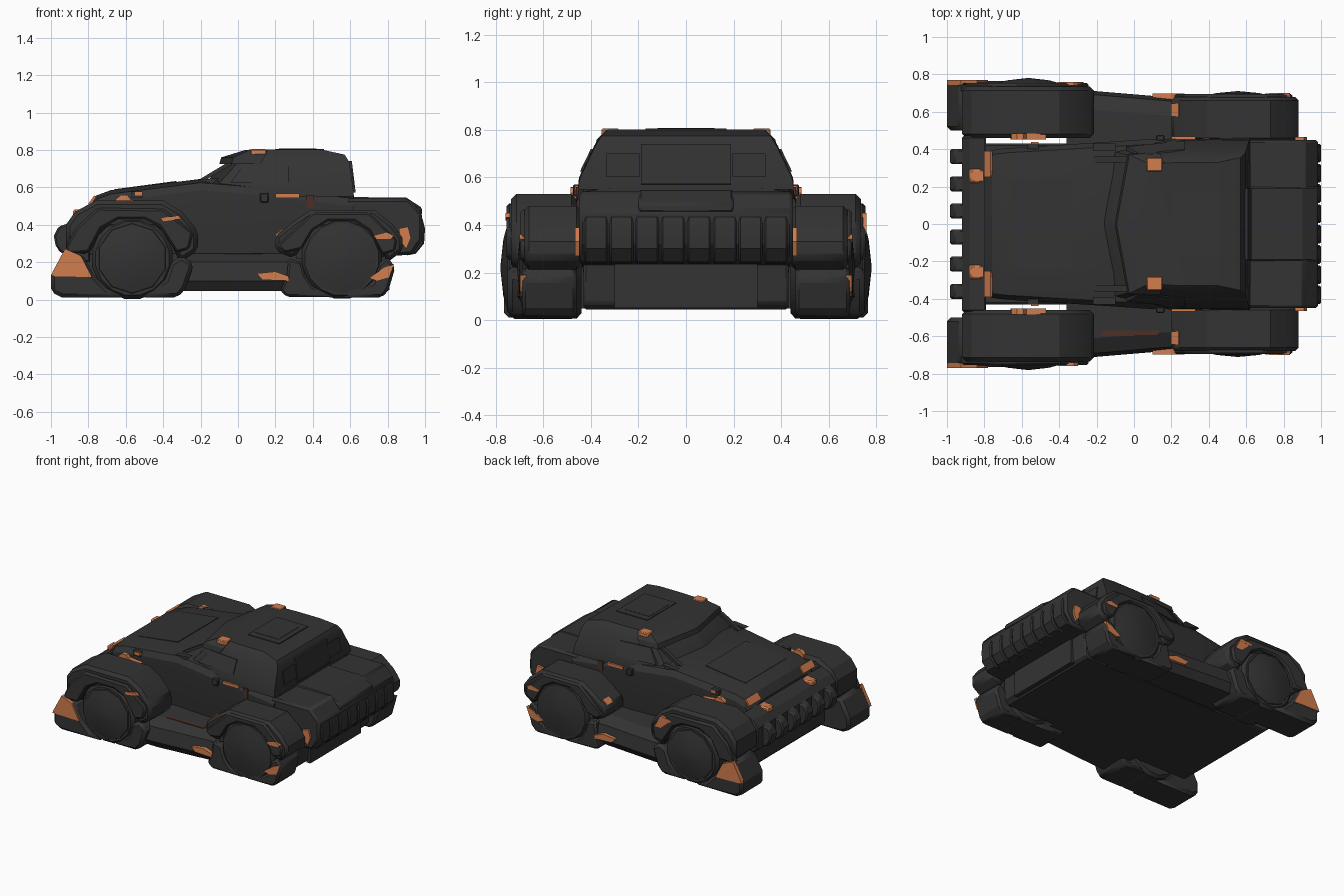
import bpy, bmesh, math
from mathutils import Matrix

if "Cube" in bpy.data.objects:
    bpy.data.objects.remove(bpy.data.objects["Cube"])

def material(name, rgb):
    m = bpy.data.materials.new(name)
    m.diffuse_color = (*rgb, 1)
    m.use_nodes = True
    m.node_tree.nodes["Principled BSDF"].inputs["Base Color"].default_value = m.diffuse_color
    return m

DARK = material("charcoal", (0.033, 0.033, 0.034))
ORANGE = material("orange", (0.64, 0.205, 0.075))
BROWN = material("dark_brown", (0.075, 0.03, 0.02))

def finish(name, bm, mat, mirror=False, bevel=0.0):
    bmesh.ops.recalc_face_normals(bm, faces=bm.faces)
    me = bpy.data.meshes.new(name)
    for f in bm.faces:
        f.smooth = True
    bm.to_mesh(me)
    bm.free()
    me.set_sharp_from_angle(angle=math.radians(25))
    me.materials.append(mat)
    ob = bpy.data.objects.new(name, me)
    bpy.context.collection.objects.link(ob)
    if bevel:
        b = ob.modifiers.new("bevel", 'BEVEL')
        b.width, b.segments, b.limit_method = bevel, 1, 'ANGLE'
        b.angle_limit = math.radians(40)
    if mirror:
        m = ob.modifiers.new("mirror", 'MIRROR')
        m.use_axis = (False, True, False)
        m.use_mirror_merge = False
    return ob

def loft(name, rings, mat=DARK, mirror=False, bevel=0.0):
    """Skin equal-length rings of points and cap both ends."""
    bm = bmesh.new()
    vs = [[bm.verts.new(p) for p in r] for r in rings]
    n = len(vs[0])
    for a, b in zip(vs, vs[1:]):
        for i in range(n):
            bm.faces.new((a[i], a[(i + 1) % n], b[(i + 1) % n], b[i]))
    bm.faces.new(vs[0])
    bm.faces.new(vs[-1])
    return finish(name, bm, mat, mirror, bevel)

def prism(name, profile, y0, y1, mat=DARK, mirror=True, bevel=0.0):
    """Side profile (x, z) pushed from y0 to y1."""
    return loft(name, [[(x, y, z) for x, z in profile] for y in (y0, y1)], mat, mirror, bevel)

def box(name, c, s, mat=DARK, mirror=True, tilt=(0, 0, 0), bevel=0.0):
    bm = bmesh.new()
    rot = Matrix.Identity(4)
    for a, ax in zip(tilt, "XYZ"):
        rot = Matrix.Rotation(math.radians(a), 4, ax) @ rot
    bmesh.ops.create_cube(bm, size=1, matrix=Matrix.Translation(c) @ rot @ Matrix.Diagonal((*s, 1)))
    return finish(name, bm, mat, mirror, bevel)

def disc_rings(cx, cz, steps, n):
    return [[(cx + r * math.cos((i + .5) * math.tau / n), y, cz + r * math.sin((i + .5) * math.tau / n))
             for i in range(n)] for y, r in steps]

def outline(half, z):
    return [(x, y, z) for x, y in half] + [(x, -y, z) for x, y in reversed(half)]

# --- hull: hood and door sides, as sections along x
sections = []
for x, w, top in ((-.80, .37, .50), (-.76, .395, .555), (-.68, .405, .585), (-.2, .435, .645),
                  (.1, .455, .62), (.62, .46, .56)):
    half = [(w * .94, .2), (w, .42), (w, top - .06), (w * .94, top - .02), (w * .6, top)]
    sections.append([(x, y, z) for y, z in half] + [(x, -y, z) for y, z in reversed(half)])
loft("hood_and_hull", sections)

# --- chassis floor
prism("chassis", [(-.86, .1), (-.8, .045), (.76, .045), (.79, .07), (.8, .25), (-.86, .25)], -.43, .43, mirror=False, bevel=.01)
box("rear_lower_panel", (.795, 0, .145), (.03, .6, .19), mirror=False)

# --- cabin, as outlines stacked in z
loft("cabin", [
    outline([(-.22, .02), (-.15, .37), (.2, .455), (.62, .455)], .55),
    outline([(-.20, .02), (-.12, .39), (.2, .45), (.615, .445)], .60),
    outline([(-.06, .02), (.0, .36), (.25, .385), (.595, .38)], .735),
    outline([(.01, .02), (.05, .35), (.25, .355), (.57, .355)], .775),
    outline([(.06, .02), (.09, .32), (.25, .33), (.45, .33)], .801)])
loft("roof_visor", [
    outline([(-.10, .02), (-.035, .375), (.12, .385)], .725),
    outline([(-.09, .02), (-.025, .37), (.14, .375)], .76),
    outline([(.04, .02), (.06, .33), (.16, .335)], .8)])
box("roof_hatch", (.33, 0, .8), (.26, .34, .012), mirror=False)
box("roof_hatch_panel", (.32, 0, .805), (.2, .24, .006), mirror=False)
box("roof_lamp", (.11, .318, .788), (.085, .075, .035), ORANGE, bevel=.006)
box("rear_center_panel", (.604, 0, .655), (.03, .38, .17), mirror=False, tilt=(0, -7, 0))
box("rear_window", (.607, .265, .65), (.016, .14, .1), tilt=(0, -9, 0))
# side window plate leaning in with the cabin wall
loft("side_window", [[(x, y + d, z) for x, y, z in ((-.04, .408, .625), (.27, .44, .625), (.27, .394, .72), (.03, .37, .72))]
                     for d in (-.02, .006)], mirror=True)
prism("windshield_pillar", [(-.21, .64), (-.17, .64), (-.02, .73), (-.06, .73)], .33, .36)
prism("mirror_fin", [(-.22, .64), (-.1, .65), (-.14, .62)], .39, .43)

# --- hood details
loft("hood_panel", [[(x, y, z + d) for x, y, z in ((-.66, -.24, .586), (-.66, .24, .586), (-.33, .24, .63), (-.33, -.24, .63))] for d in (-.01, .004)])
box("hood_side_vent", (-.54, .415, .56), (.06, .03, .035))
box("hood_side_light", (-.53, .425, .566), (.04, .025, .02), ORANGE)
box("hood_lip_light", (-.779, .32, .53), (.014, .14, .055), ORANGE, tilt=(0, 36, 0))
prism("fender_inner_light", [(-.66, .5), (-.655, .535), (-.625, .56), (-.59, .558), (-.575, .535), (-.47, .525), (-.47, .5)], .452, .485, ORANGE)

# --- grille
prism("grille_block", [(-.92, .24), (-.92, .4), (-.88, .45), (-.79, .49), (-.79, .2), (-.86, .2)], -.47, .47, mirror=False, bevel=.01)
for i, y in enumerate((.07, .215, .36)):
    prism(f"grille_tooth_{i}", [(-.9, .24), (-.95, .25), (-.975, .29), (-.985, .34), (-.96, .39), (-.9, .41)], y - .04, y + .04, bevel=.01)
box("headlight", (-.84, .257, .46), (.085, .075, .045), ORANGE, bevel=.01)

# --- rear deck with ribbed tail
prism("rear_deck", [(.58, .22), (.58, .54), (.91, .54), (.985, .46), (.985, .32), (.93, .24)], -.45, .45, mirror=False, bevel=.015)
prism("deck_center", [(.6, .52), (.6, .548), (.9, .545), (.985, .49), (.985, .45), (.9, .45)], -.2, .2, mirror=False, bevel=.01)
for i in range(4):
    y = .055 + i * .108
    prism(f"tail_rib_{i}", [(.9, .235), (.95, .245), (.995, .3), (1.0, .38), (.985, .44), (.9, .44)], y - .05, y + .05, bevel=.008)
prism("tail_light", [(.86, .38), (.91, .39), (.925, .33), (.9, .27), (.87, .31)], .44, .466, ORANGE)

# --- side sill, between the wheels
loft("side_sill", [[(x, y, z) for y, z in ((.4, .05), (w - .04, .045), (w, .1), (w - .02, .2), (w - .1, .245), (.4, .25))]
                   for x, w in ((-.36, .71), (-.2, .71), (.22, .675), (.36, .675))], mirror=True)
prism("sill_light", [(.1, .14), (.2, .15), (.27, .125), (.27, .1), (.13, .105)], .64, .697, ORANGE)
box("sill_top_stain", (-.02, -.585, .246), (.3, .03, .006), BROWN, mirror=False)

# --- door trim
box("door_handle", (.14, .46, .545), (.045, .03, .05), bevel=.005)
box("side_strip", (.265, .452, .555), (.13, .03, .022), ORANGE)
box("side_stain", (.385, .458, .525), (.035, .01, .07), BROWN)

# --- front wheels, fenders and skirts
FX, RX, WZ = -.565, .555, .22
loft("front_tire", disc_rings(FX, WZ, ((.46, .2), (.48, .22), (.72, .22), (.745, .2)), 16), mirror=True)
loft("front_hub", disc_rings(FX, WZ, ((.73, .195), (.75, .185), (.768, .12), (.78, .01)), 10), mirror=True)
prism("front_fender", [(-.92, .26), (-.92, .4), (-.87, .47), (-.76, .53), (-.4, .53), (-.3, .47), (-.215, .37), (-.215, .26),
                       (-.31, .2), (-.4, .38), (-.72, .38), (-.8, .24)], .46, .735, bevel=.022)
prism("front_fender_flare", [(-.93, .25), (-.87, .38), (-.75, .49), (-.4, .485), (-.24, .36), (-.26, .27), (-.33, .25),
                             (-.42, .39), (-.5, .43), (-.64, .43), (-.73, .38), (-.8, .25)], .70, .755, bevel=.012)
prism("front_wheel_nose_skirt", [(-.6, .012), (-.94, .01), (-1, .04), (-1, .13), (-.93, .26), (-.83, .24), (-.77, .13), (-.7, .06)], .5, .765, bevel=.02)
prism("front_wheel_tail_skirt", [(-.52, .012), (-.32, .012), (-.28, .06), (-.235, .19), (-.3, .235), (-.36, .2), (-.39, .11)], .47, .75, bevel=.02)
prism("nose_skirt_light", [(-1, .125), (-.99, .15), (-.925, .272), (-.84, .235), (-.78, .12)], .742, .769, ORANGE)
prism("front_fender_light", [(-.41, .435), (-.32, .45), (-.3, .432), (-.4, .418)], .74, .759, ORANGE)
# the far side carries a larger patch
prism("far_fender_patch", [(-.4, .43), (-.31, .44), (-.27, .36), (-.32, .36)], .745, .758, ORANGE, mirror=False)

# --- rear wheels, fenders and skirts
loft("rear_tire", disc_rings(RX, WZ, ((.44, .195), (.46, .218), (.66, .218), (.685, .2)), 16), mirror=True)
loft("rear_hub", disc_rings(RX, WZ, ((.67, .2), (.685, .19), (.7, .12), (.71, .01)), 10), mirror=True)
prism("rear_fender", [(.2, .26), (.2, .34), (.3, .42), (.39, .48), (.73, .48), (.83, .4), (.88, .33), (.88, .26), (.8, .2),
                      (.71, .38), (.4, .38), (.3, .22)], .44, .68, bevel=.02)
prism("rear_fender_flare", [(.21, .29), (.4, .465), (.7, .465), (.85, .32), (.84, .26), (.77, .24),
                            (.7, .37), (.62, .42), (.48, .42), (.4, .37), (.34, .27), (.25, .25)], .655, .695, bevel=.01)
prism("rear_wheel_lead_skirt", [(.225, .05), (.26, .015), (.52, .012), (.4, .07), (.36, .13), (.34, .2), (.27, .22), (.26, .12)], .46, .69, bevel=.012)
prism("rear_wheel_tail_skirt", [(.54, .012), (.77, .012), (.805, .05), (.84, .17), (.8, .23), (.75, .19), (.72, .09)], .46, .69, bevel=.015)
prism("rear_fender_light", [(.725, .34), (.8, .36), (.835, .34), (.815, .325), (.74, .325)], .675, .7, ORANGE)
prism("rear_skirt_light", [(.7, .115), (.78, .17), (.835, .19), (.81, .12), (.74, .1)], .67, .697, ORANGE)
box("rear_fender_lead_light", (.222, .61, .358), (.05, .07, .012), ORANGE, tilt=(0, -38, 0))
box("wheel_gap_block", (.36, .56, .27), (.1, .2, .1))
